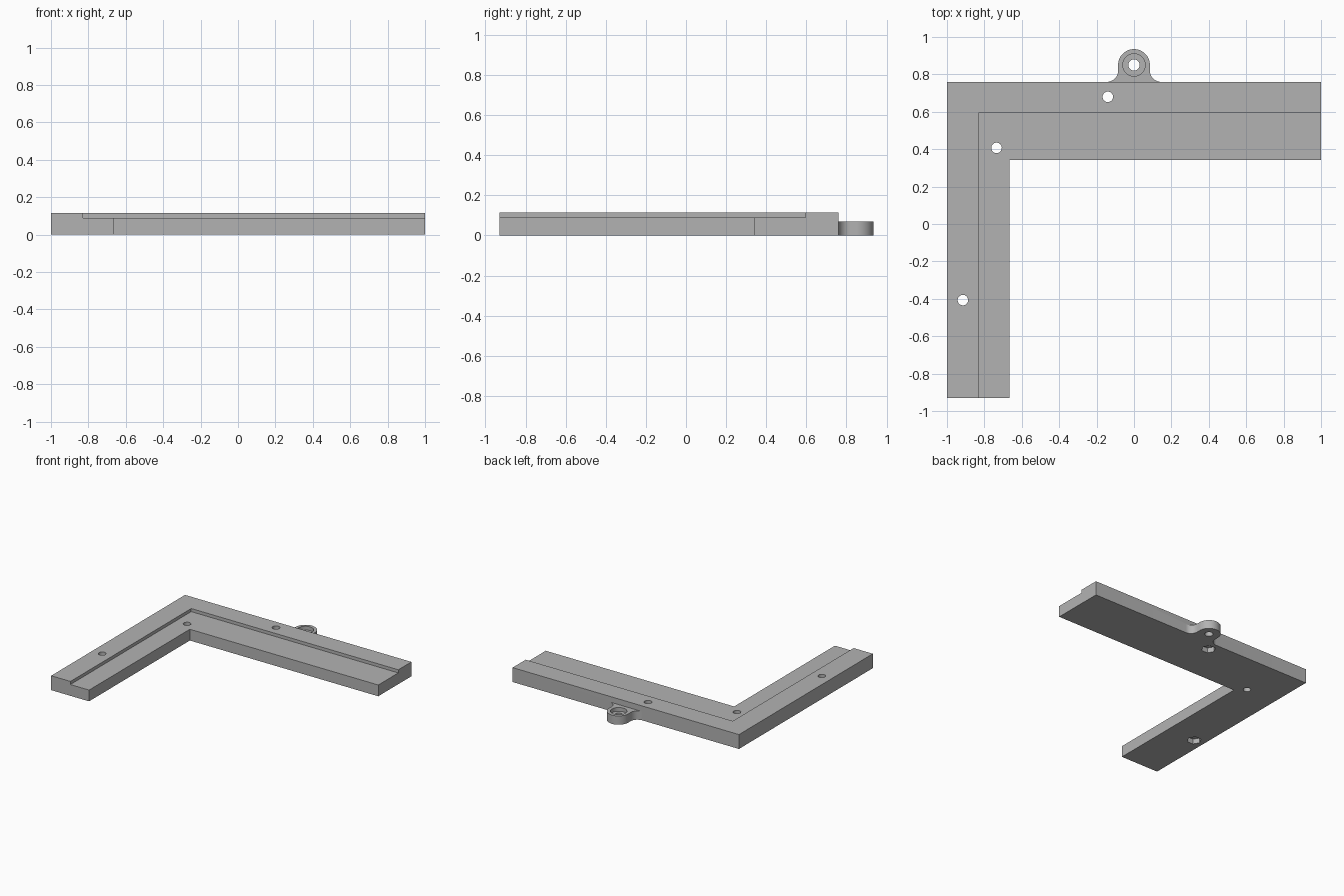
import bpy, bmesh, math

cube = bpy.data.objects.get("Cube")
if cube:
    bpy.data.objects.remove(cube, do_unlink=True)

grey = bpy.data.materials.new("plain grey")
grey.use_nodes = True
colour = (0.45, 0.45, 0.45, 1)
grey.diffuse_color = colour
grey.node_tree.nodes["Principled BSDF"].inputs["Base Color"].default_value = colour


def prism(name, outline, z0, z1):
    """Extrude a flat outline from z0 up to z1."""
    bm = bmesh.new()
    base = bm.faces.new([bm.verts.new((x, y, z0)) for x, y in outline])
    grown = bmesh.ops.extrude_face_region(bm, geom=[base])["geom"]
    top = [v for v in grown if isinstance(v, bmesh.types.BMVert)]
    bmesh.ops.translate(bm, verts=top, vec=(0, 0, z1 - z0))
    bmesh.ops.recalc_face_normals(bm, faces=bm.faces)
    mesh = bpy.data.meshes.new(name)
    bm.to_mesh(mesh)
    bm.free()
    mesh.materials.append(grey)
    obj = bpy.data.objects.new(name, mesh)
    bpy.context.collection.objects.link(obj)
    return obj


def arc(cx, cy, r, a0, a1, n):
    angles = [math.radians(a0 + (a1 - a0) * i / n) for i in range(n + 1)]
    return [(cx + r * math.cos(a), cy + r * math.sin(a)) for a in angles]


def disc(x, y, r, n=48):
    return arc(x, y, r, 0, 360, n)[:-1]


def carve(target, cutter, operation="DIFFERENCE"):
    """Apply a boolean and remove the helper."""
    mod = target.modifiers.new("cut", "BOOLEAN")
    mod.operation = operation
    mod.solver = "EXACT"
    mod.object = cutter
    bpy.context.view_layer.objects.active = target
    bpy.ops.object.modifier_apply(modifier=mod.name)
    bpy.data.objects.remove(cutter, do_unlink=True)


TOP, LEDGE, EAR = 0.115, 0.09, 0.07
BACK, FRONT, EAR_Y = 0.76, -0.93, 0.85

# L-shaped frame with a stepped inner ledge
frame = prism("corner_frame", [(-1, FRONT), (-0.665, FRONT), (-0.665, 0.342),
                               (1, 0.342), (1, BACK), (-1, BACK)], 0, TOP)
carve(frame, prism("ledge_cutter", [(-0.83, -1.1), (1.1, -1.1),
                                    (1.1, 0.595), (-0.83, 0.595)], LEDGE, 0.2))

# Mounting ear with filleted sides
left = arc(-0.145, 0.82, 0.06, -90, 0, 12)
right = [(-x, y) for x, y in reversed(left)]
dome = arc(0, EAR_Y, 0.085, 180, 0, 32)
ear = prism("mounting_ear", [(-0.145, 0.72)] + left + dome + right + [(0.145, 0.72)], 0, EAR)
carve(frame, ear, "UNION")
carve(frame, prism("ear_bore", disc(0, EAR_Y, 0.03), -0.1, 0.2))
carve(frame, prism("ear_counterbore", disc(0, EAR_Y, 0.06), 0.04, 0.2))

# Screw holes, two of them with nut pockets underneath
for x, y, pocket in [(-0.14, 0.68, True), (-0.735, 0.407, False), (-0.915, -0.407, True)]:
    carve(frame, prism("screw_hole", disc(x, y, 0.028), -0.1, 0.2))
    if pocket:
        carve(frame, prism("nut_pocket", disc(x, y, 0.053, 6), -0.1, 0.04))

# Smooth round walls, sharp edges elsewhere
bpy.ops.object.select_all(action="DESELECT")
frame.select_set(True)
bpy.context.view_layer.objects.active = frame
bpy.ops.object.shade_smooth_by_angle(angle=math.radians(30))
